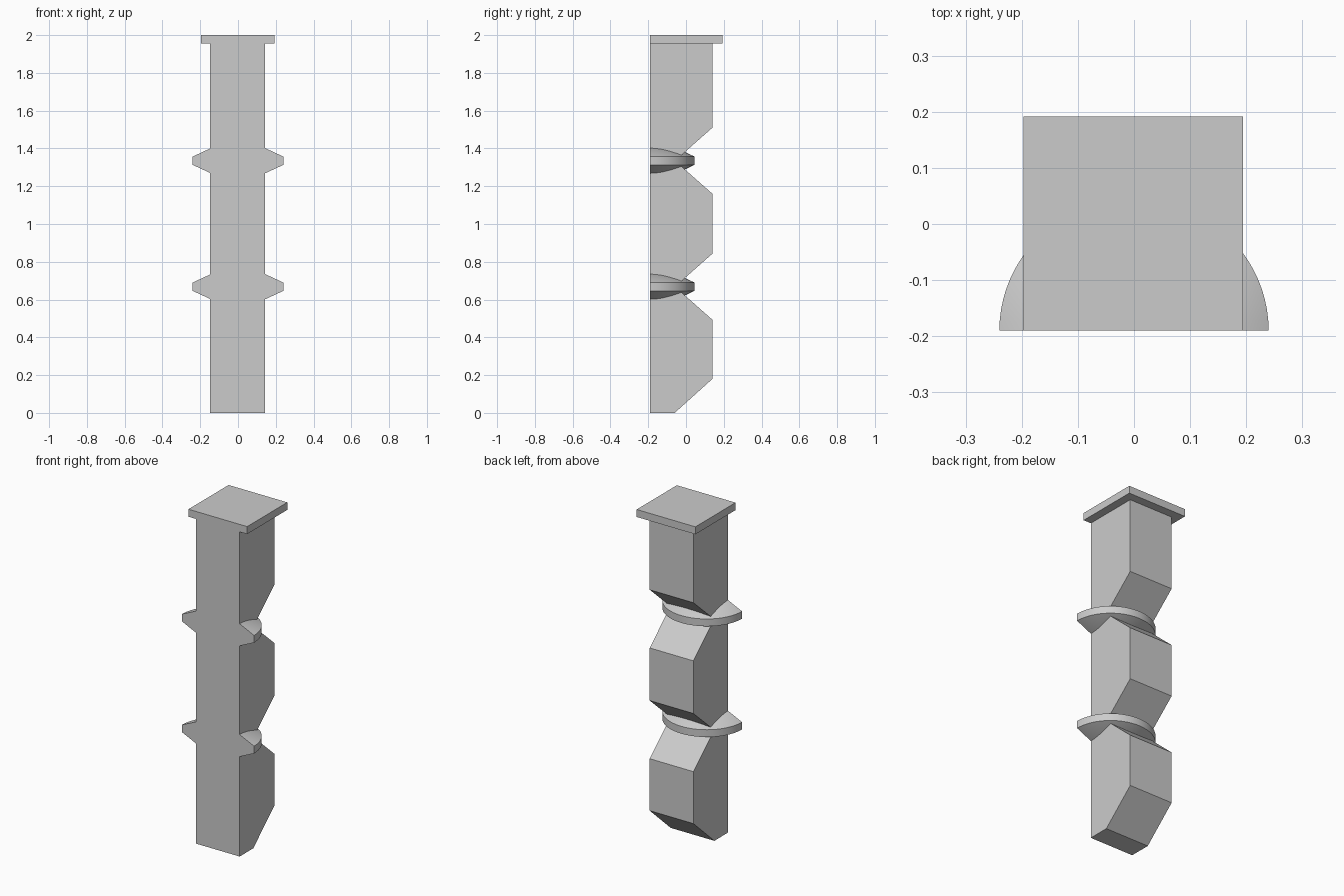
import bpy, bmesh, math

if "Cube" in bpy.data.objects:
    bpy.data.objects.remove(bpy.data.objects["Cube"], do_unlink=True)

GREY = (0.6, 0.6, 0.6, 1)
mat = bpy.data.materials.new("plain grey")
mat.use_nodes = True
mat.diffuse_color = GREY
mat.node_tree.nodes["Principled BSDF"].inputs["Base Color"].default_value = GREY

FRONT = -0.19                 # flush front plane
COLLARS = (0.668, 1.335)      # heights of the collars and notches


def finish(bm, name):
    bmesh.ops.recalc_face_normals(bm, faces=bm.faces)
    mesh = bpy.data.meshes.new(name)
    bm.to_mesh(mesh)
    bm.free()
    mesh.materials.append(mat)
    obj = bpy.data.objects.new(name, mesh)
    bpy.context.collection.objects.link(obj)
    return obj


def extruded_profile(name, points, x0, x1):
    """Extrude a (y, z) outline from x0 to x1."""
    bm = bmesh.new()
    face = bm.faces.new([bm.verts.new((x0, y, z)) for y, z in points])
    ext = bmesh.ops.extrude_face_region(bm, geom=[face])
    verts = [v for v in ext["geom"] if isinstance(v, bmesh.types.BMVert)]
    bmesh.ops.translate(bm, verts=verts, vec=(x1 - x0, 0, 0))
    return finish(bm, name)


def half_collar(name, z, rx=0.24, ry=0.235, rim=0.022, peak=0.133, steps=40):
    """Half disc with conical top and bottom and a flat front."""
    bm = bmesh.new()
    tip = {s: bm.verts.new((0, FRONT, z + s * peak)) for s in (1, -1)}
    arc = {s: [bm.verts.new((rx * math.cos(math.pi * i / steps),
                             FRONT + ry * math.sin(math.pi * i / steps),
                             z + s * rim)) for i in range(steps + 1)]
           for s in (1, -1)}
    top, low = arc[1], arc[-1]
    for i in range(steps):
        bm.faces.new((tip[1], top[i], top[i + 1]))
        bm.faces.new((tip[-1], low[i + 1], low[i]))
        bm.faces.new((top[i], low[i], low[i + 1], top[i + 1]))
    bm.faces.new((tip[1], top[-1], low[-1], tip[-1], low[0], top[0]))
    obj = finish(bm, name)
    bpy.ops.object.select_all(action="DESELECT")
    obj.select_set(True)
    bpy.context.view_layer.objects.active = obj
    bpy.ops.object.shade_smooth_by_angle(angle=math.radians(20))


# Shaft: flat front, chamfered notches cut into the back
BACK, NOTCH, CHAMFER = 0.14, -0.058, 0.175
outline = [(FRONT, 0), (-0.06, 0), (BACK, 0.18)]
for z in COLLARS:
    outline += [(BACK, z - CHAMFER), (NOTCH, z), (BACK, z + CHAMFER)]
outline += [(BACK, 1.955), (FRONT, 1.955)]
extruded_profile("shaft", outline, -0.147, 0.144)

# Collars around the notches
for label, z in zip(("lower", "upper"), COLLARS):
    half_collar(label + "_collar", z)

# Square cap plate
extruded_profile("cap_plate", [(FRONT, 1.955), (0.192, 1.955), (0.192, 2), (FRONT, 2)],
                 -0.197, 0.194)
